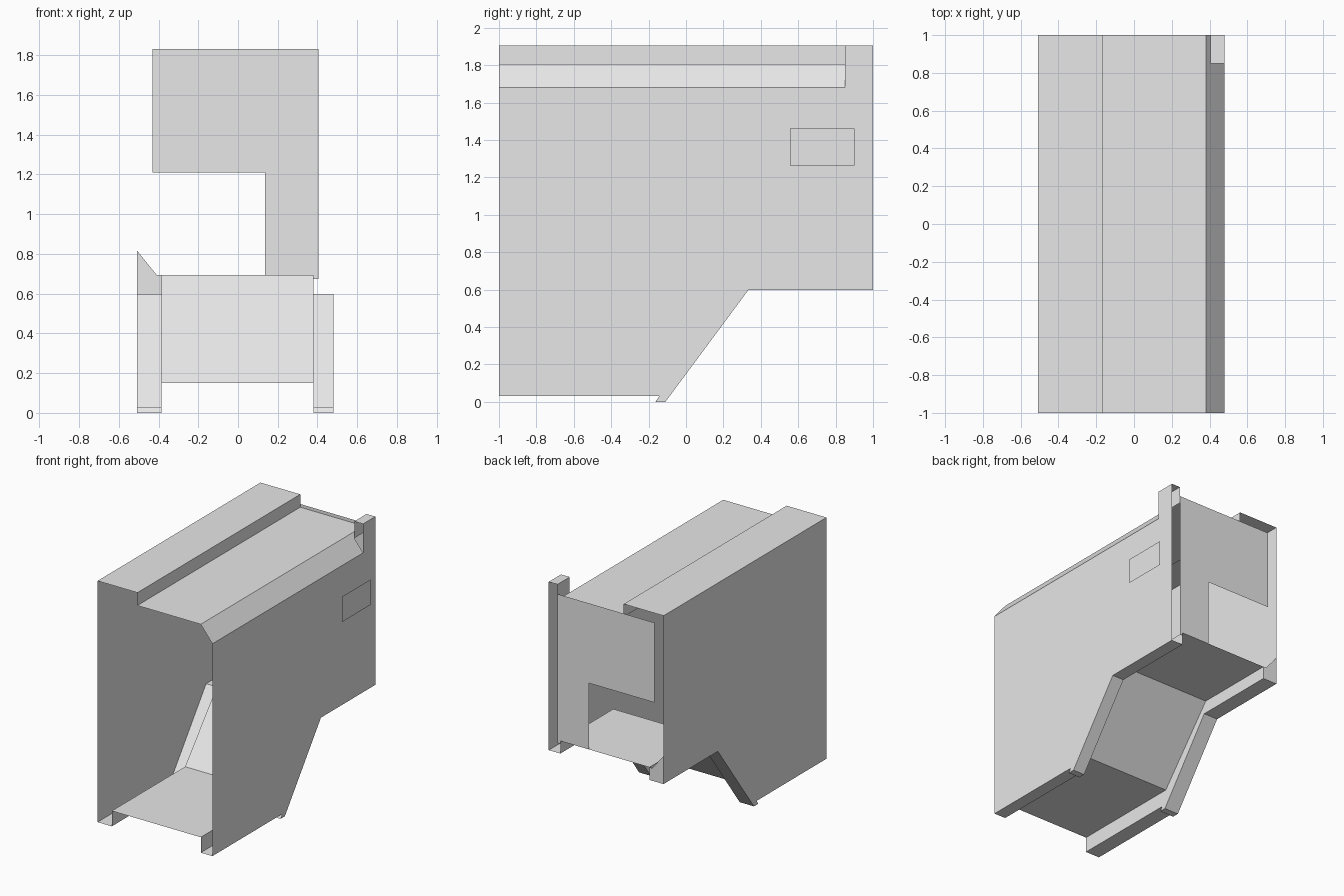
import bpy
import bmesh
from mathutils import Vector

if "Cube" in bpy.data.objects:
    bpy.data.objects.remove(bpy.data.objects["Cube"])

gray = bpy.data.materials.new("plain gray")
gray.diffuse_color = (0.8, 0.8, 0.8, 1)
gray.use_nodes = True
gray.node_tree.nodes["Principled BSDF"].inputs["Base Color"].default_value = gray.diffuse_color

# Key positions
XL, XR = -0.507, 0.48          # side walls
FL, FR = -0.385, 0.38          # raised floor edges
XP = 0.405                     # inner side of the rear post
YP = 0.85                      # front of the rear post
TOP, ROOF, EAVE = 1.905, 1.805, 1.68
ROOF_P = ROOF - (ROOF - EAVE) * (XP - FR) / (XR - FR)   # bevel height at the post

# Side profiles (y, z): lower rails and raised floor
RAIL = [(-1, 0.03), (-0.143, 0.03), (-0.163, 0), (-0.11, 0),
        (0, 0.148), (0.333, 0.597), (1, 0.597)]
FLOOR = [(-1, 0.15), (-0.10, 0.15), (0.35, 0.695), (1, 0.695)]


def make(name, faces, out):
    """Thin sheet from polygons; the first face is turned towards 'out'."""
    bm = bmesh.new()
    for f in faces:
        bm.faces.new([bm.verts.new(p) for p in f])
    bmesh.ops.remove_doubles(bm, verts=bm.verts, dist=1e-5)
    bm.normal_update()
    bm.faces.ensure_lookup_table()
    if bm.faces[0].normal.dot(Vector(out)) < 0:
        bmesh.ops.reverse_faces(bm, faces=bm.faces)
    me = bpy.data.meshes.new(name)
    bm.to_mesh(me)
    bm.free()
    me.materials.append(gray)
    ob = bpy.data.objects.new(name, me)
    bpy.context.collection.objects.link(ob)
    return ob


def side(name, x, yz, out):
    return make(name, [[(x, y, z) for y, z in yz]], (out, 0, 0))


def back(name, xz):
    return make(name, [[(x, 1, z) for x, z in xz]], (0, 1, 0))


def across(name, yz, x0, x1, out):
    """Sweep a side profile from x0 to x1."""
    return make(name, [[(x0, *a), (x1, *a), (x1, *b), (x0, *b)]
                       for a, b in zip(yz, yz[1:])], out)


def along(name, xz, y0, y1, out):
    """Sweep a front profile from y0 to y1."""
    return make(name, [[(a[0], y0, a[1]), (b[0], y0, b[1]),
                        (b[0], y1, b[1]), (a[0], y1, a[1])]
                       for a, b in zip(xz, xz[1:])], out)


# Outer walls
side("left_wall", XL, RAIL + [(1, TOP), (-1, TOP)], -1)
side("right_wall", XR, RAIL + [(1, TOP), (YP, TOP), (YP, EAVE), (-1, EAVE)], 1)

# Roof: raised strip, step, flat, bevelled edge cut short at the post
along("roof", [(XL, TOP), (-0.165, TOP), (-0.165, ROOF), (FR, ROOF), (XP, ROOF_P)],
      -1, 1, (0, 0, 1))
along("roof_bevel", [(XP, ROOF_P), (XR, EAVE)], -1, YP, (0, 0, 1))

# Rear post cap and inner side
along("post_cap", [(XP, ROOF_P), (XP, TOP), (XR, TOP)], YP, 1, (-1, 0, 0))

# Raised floor, rails below it, and the sides joining them
across("floor", FLOOR, FL, FR, (0, 0, 1))
for tag, wall, edge, out in (("left", XL, FL, 1), ("right", XR, FR, -1)):
    across(tag + "_rail", RAIL, wall, edge, (0, 0, -1))
    side(tag + "_floor_side", edge, RAIL + FLOOR[::-1], out)

# Back panel with opening, and the corner gusset
back("back_panel", [(-0.43, 1.21), (0.135, 1.21), (0.135, 0.695), (FR, 0.695),
                    (FR, 0.673), (XP, 0.673), (XP, 1.83), (-0.43, 1.83)])
back("corner_gusset", [(XL, 0.597), (FL, 0.597), (FL, 0.695), (-0.41, 0.695), (XL, 0.815)])

# Plate standing just off the right wall
side("side_plate", 0.507, [(0.555, 1.263), (0.9, 1.263), (0.9, 1.46), (0.555, 1.46)], 1)
